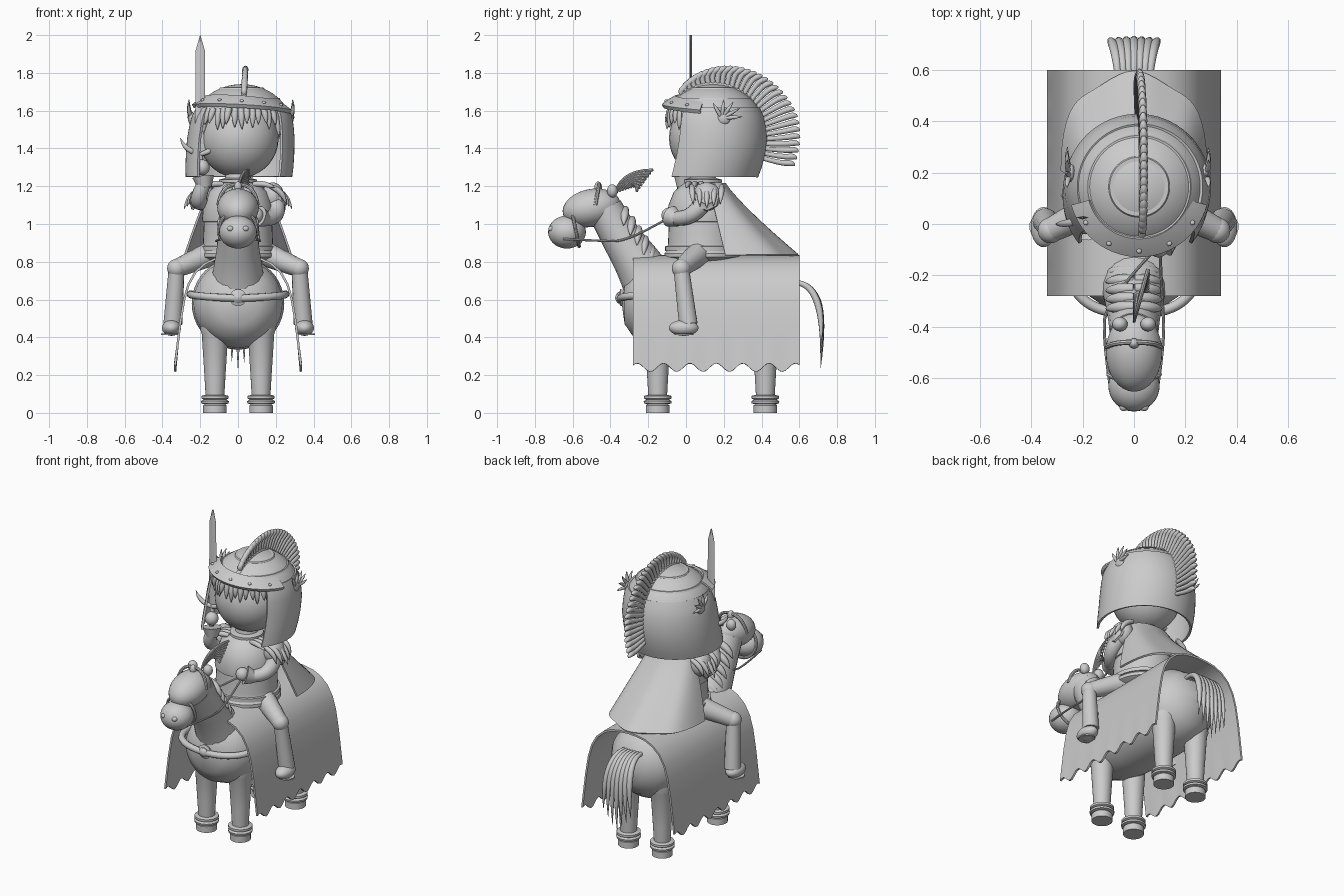
import bpy, bmesh, math, random
from mathutils import Vector

if "Cube" in bpy.data.objects:
    bpy.data.objects.remove(bpy.data.objects["Cube"])
random.seed(4)
SIDES = ((1, "left"), (-1, "right"))


def mesh_obj(name, verts, faces, thick=0):
    me = bpy.data.meshes.new(name)
    me.from_pydata(verts, [], faces)
    bm = bmesh.new()
    bm.from_mesh(me)
    bmesh.ops.recalc_face_normals(bm, faces=bm.faces)
    bm.to_mesh(me)
    bm.free()
    ob = bpy.data.objects.new(name, me)
    bpy.context.collection.objects.link(ob)
    if thick:
        m = ob.modifiers.new("thickness", 'SOLIDIFY')
        m.thickness, m.offset = thick, 0
    return ob


def sheet(name, rows, thick=0):
    n = len(rows[0])
    faces = [(i*n+j, i*n+j+1, (i+1)*n+j+1, (i+1)*n+j)
             for i in range(len(rows)-1) for j in range(n-1)]
    return mesh_obj(name, [p for r in rows for p in r], faces, thick)


def ball(name, loc, size, rot=(0, 0, 0)):
    bpy.ops.mesh.primitive_uv_sphere_add(segments=32, ring_count=18, location=loc, rotation=rot)
    ob = bpy.context.object
    ob.name, ob.scale = name, size
    return ob


def lathe(name, prof, loc, rot=(0, 0, 0), seg=40):
    verts = [(r*math.cos(2*math.pi*k/seg), r*math.sin(2*math.pi*k/seg), z)
             for r, z in prof for k in range(seg)]
    faces = [(i*seg+k, i*seg+(k+1) % seg, (i+1)*seg+(k+1) % seg, (i+1)*seg+k)
             for i in range(len(prof)-1) for k in range(seg)]
    faces += [tuple(range(seg)), tuple(range((len(prof)-1)*seg, len(prof)*seg))]
    ob = mesh_obj(name, verts, faces)
    ob.location, ob.rotation_euler = loc, rot
    return ob


def tubes(name, strands, res=5):
    """Each strand is (points, radii); all go into one object."""
    cu = bpy.data.curves.new(name, 'CURVE')
    cu.dimensions, cu.bevel_depth, cu.bevel_resolution = '3D', 1, res
    cu.use_fill_caps = True
    for pts, radii in strands:
        s = cu.splines.new('NURBS')
        s.points.add(len(pts)-1)
        for q, p, r in zip(s.points, pts, radii):
            q.co, q.radius = (*p, 1), r
        s.order_u, s.use_endpoint_u, s.resolution_u = min(3, len(pts)), True, 6
    ob = bpy.data.objects.new(name, cu)
    bpy.context.collection.objects.link(ob)
    return ob


def leaf(a, b, w, bend=(0, 0, 0)):
    a, b = Vector(a), Vector(b)
    return ([a, (a+b)/2+Vector(bend), b], [w*.6, w*1.2, .001])


# Horse body, neck, head
lathe("horse_body", [(.005, -.34), (.11, -.325), (.19, -.27), (.235, -.17), (.245, 0), (.245, .34),
                     (.225, .45), (.17, .53), (.09, .575), (.005, .59)], (0, 0, .58), (-math.pi/2, 0, 0))
tubes("horse_neck", [([(0, -.18, .66), (0, -.23, .76), (0, -.36, .95), (0, -.43, 1.08)], [.15, .13, .1, .095])], 8)
ball("horse_head", (0, -.50, 1.085), (.11, .155, .1), (.2, 0, 0))
ball("horse_muzzle", (0, -.63, .957), (.1, .1, .087))
ball("forehead_jewel", (0, -.465, 1.195), (.02, .02, .03))
for s, side in SIDES:
    ball(side+"_nostril", (s*.04, -.712, .975), (.017, .017, .015))
    ball(side+"_horse_ear", (s*.055, -.39, 1.175), (.03, .028, .035))
    tubes(side+"_rein", [([(s*.09, -.65, .92), (s*.12, -.45, .91), (s*.11, -.30, .91), (.1, -.08, 1.04)], [.006]*4)], 2)
tubes("bridle", [([(.1*math.cos(a), -.585-.02*math.sin(a), .975+.095*math.sin(a))
                   for a in [k*math.pi/12 for k in range(25)]], [.009]*25)], 2)
tubes("browband", [([(-.105, -.48, 1.1), (-.09, -.46, 1.21), (.09, -.46, 1.21), (.105, -.48, 1.1)], [.01]*4)], 2)

# Mane and head plume
mane = []
for i in range(6):
    y, z = -.32+.035*i, 1.08-.052*i
    for s in (1, -1):
        mane.append(leaf((0, y, z), (s*.11, y-.01, z-.09), .028, (s*.03, 0, .02)))
tubes("mane", mane, 3)
plume = []
for i in range(8):
    t = i/7
    plume.append(([(0, -.38+.1*t, 1.16+.005*i), (.01, -.34+.08*t, 1.285-.07*t), (.055, -.175-.085*t, 1.285-.11*t)],
                  [.005, .01, .008]))
tubes("horse_plume", plume, 2)

# Horse legs with hoof and ankle rings
for y, end in ((-.15, "front"), (.42, "hind")):
    for s, side in SIDES:
        lathe(f"{end}_{side}_leg", [(.062, 0), (.062, .04), (.055, .046), (.072, .05), (.074, .062), (.06, .07), (.072, .076),
                                    (.072, .09), (.05, .096), (.056, .2), (.07, .42), (.078, .44), (.07, .56)],
              (s*.122, y, 0))

# Tail
tubes("tail", [([(.02*k, .55, .69), (.022*k, .645, .70), (.03*k, .735-.003*abs(k), .52),
                 (.033*k, .712, .23+.035*abs(k)+.02*random.random())], [.012, .017, .02, .001])
               for k in (-3, -2, -1, 0, 1, 2, 3)], 3)

# Chest strap and medallion
tubes("chest_strap", [([(-.25, -.05, .63), (-.26, -.22, .625), (-.17, -.33, .615), (0, -.355, .605),
                        (.17, -.33, .615), (.26, -.22, .625), (.25, -.05, .63)], [.02]*7)], 3)
lathe("medallion", [(.042, 0), (.045, .012), (.03, .018), (.03, .024), (.018, .035), (.002, .04)],
      (0, -.335, .61), (math.pi/2, 0, 0), 24)

# Caparison with scalloped hem
half = [(.333, .24), (.32, .36), (.305, .48), (.285, .60), (.262, .68), (.225, .745), (.175, .79),
        (.12, .815), (.06, .826)]
arch = [(-x, z) for x, z in half] + [(0, .83)] + [(x, z) for x, z in half[::-1]]
rows = []
for i in range(61):
    y = -.28+.88*i/60
    wave = .022*math.sin(2*math.pi*6.3*i/60+.6)
    rows.append([(x, y, z+(wave if z < .25 else 0)) for x, z in arch])
sheet("horse_blanket", rows, .012)

# Rider torso, belt and cuirass
lathe("tunic_skirt", [(.15, .80), (.205, .825), (.205, .845), (.19, .86), (.185, .9), (.18, 1.02), (.12, 1.05)], (0, .09, 0))
lathe("belt", [(.18, .855), (.2, .858), (.2, .882), (.18, .885)], (0, .09, 0))
lathe("cuirass", [(.15, 1.0), (.188, 1.012), (.19, 1.03), (.183, 1.1), (.155, 1.17), (.11, 1.21), (.07, 1.23), (.06, 1.29)],
      (0, .09, 0))
lathe("collar", [(.07, 1.21), (.1, 1.22), (.1, 1.235), (.06, 1.245)], (0, .09, 0))

# Pauldrons: dome with layered petals
for s, side in SIDES:
    ball(side+"_pauldron", (s*.185, .11, 1.145), (.06, .075, .075))
    lathe(side+"_shoulder_boss", [(.066, 0), (.066, .015), (.045, .025), (.04, .035), (.002, .045)],
          (s*.215, .11, 1.13), (0, s*1.25, 0), 7)
    tubes(side+"_shoulder_petals", [leaf((s*.17, .11+.05*k, 1.2), (s*(.285-.02*abs(k)), .11+.045*k, 1.08+.015*abs(k)),
                                         .02, (s*.035, 0, .02)) for k in (-1.6, -.8, 0, .8, 1.6)]
          + [leaf((s*.08, .02+.03*k, 1.21), (s*.2, .0+.04*k, 1.19), .02, (0, 0, .02)) for k in (0, 1, 2)], 3)

# Arms: the left one holds the reins, the right one raises the sword
for side, pts, hand in (("left", [(.19, .10, 1.13), (.235, .04, 1.02), (.13, -.06, 1.03)], (.095, -.09, 1.045)),
                        ("right", [(-.19, .10, 1.13), (-.23, -.01, 1.09), (-.18, -.01, 1.22)], (-.19, 0, 1.30))):
    tubes(side+"_arm", [(pts, [.05, .042, .038])])
    a, h = Vector(pts[-1]), Vector(hand)
    d = (h-a).normalized()
    tubes(side+"_cuff", [([a-d*.03, a+d*.03], [.035, .058])])
    ball(side+"_hand", hand, (.04, .04, .042))

# Sword: blade, grip and curved guard
blade = []
for z, w in ((1.36, .028), (1.92, .024), (2.0, .001)):
    blade.append([(-.2-w, .025, z), (-.2, .018, z), (-.2+w, .025, z), (-.2, .032, z), (-.2-w, .025, z)])
sheet("sword_blade", blade)
tubes("sword_grip", [([(-.195, .005, 1.22), (-.2, .02, 1.38)], [.014, .014])], 3)
tubes("sword_guard", [leaf((-.2, .015, 1.37), (-.2+s*.105, .0, 1.455), .018, (s*.03, -.01, -.025)) for s in (1, -1)], 3)

# Legs, feet and stirrup plates
for s, side in SIDES:
    knee = (s*.325, -.025, .765)
    tubes(side+"_thigh", [([(s*.1, .09, .86), knee], [.07, .048])])
    ball(side+"_knee", knee, (.05, .05, .05))
    tubes(side+"_shin", [([knee, (s*.345, .012, .47)], [.042, .05])])
    ball(side+"_foot", (s*.352, -.012, .45), (.05, .078, .042))
    lathe(side+"_stirrup", [(.05, 0), (.05, .008)], (s*.358, -.01, .412), seg=20)
    tubes(side+"_stirrup_strap", [([(s*.30, .02, .6), (s*.34, .03, .42)], [.007, .007])], 2)

# Cape
rows = []
for i in range(15):
    t = i/14
    z, w, y0 = 1.215-.38*t**.95, .13+.15*t**.8, .12+.1*t
    depth = .085+.275*t**1.15
    rows.append([(w*math.sin(a), y0+depth*max(0, math.cos(a))**.8+.012*t*math.cos(6*a), z)
                 for a in [math.pi*(k/32-.5) for k in range(33)]])
sheet("cape", rows, .012)

# Rider head and fringe
ball("rider_head", (.005, .115, 1.455), (.21, .205, .212))
fringe = []
for k in range(17):
    a = math.radians(-72+9*k)
    x, y = math.sin(a), -math.cos(a)
    drop = .075+.04*random.random()+.05*(abs(k-8) > 6)
    fringe.append(leaf((.015+.19*x, .115+.19*y, 1.63), (.01+.218*x+.015*random.uniform(-1, 1), .115+.215*y, 1.61-drop),
                       .022, (.012*x, .012*y, 0)))
tubes("hair_fringe", fringe, 3)


# Helmet leans slightly sideways
def lean(z):
    return .005+.05*(z-1.25)


dome = [(.27*math.cos(a), 1.5+.24*math.sin(a)) for a in [math.radians(d) for d in range(28, 91, 4)]]
lathe("helmet_dome", dome + [(.002, 1.74)], (.02, .145, 0), seg=48)
for r, z in ((.2, 1.664), (.115, 1.719)):
    lathe("helmet_ridge", [(r-.006, z-.006), (r+.006, z-.006), (r, z+.004), (r-.012, z+.004)], (.02, .145, 0), seg=48)
rows = []
for z, r, cy in ((1.25, .275, .1), (1.30, .279, .115), (1.37, .28, .132), (1.45, .278, .144), (1.52, .269, .145),
                 (1.57, .258, .145), (1.615, .238, .145)):
    rows.append([(lean(z)+r*math.sin(a), cy-r*math.cos(a), z)
                 for a in [math.radians(51+258*k/48) for k in range(49)]])
sheet("helmet_guard", rows, .014)

# Brim with rivets
ang = [math.radians(-75+150*k/30) for k in range(31)]
sheet("helmet_brim", [[(.02+r*math.sin(a), .145-r*math.cos(a), z-.015*math.sin(a)-.02*(1-math.cos(a))) for a in ang]
                      for r, z in ((.2, 1.675), (.235, 1.655), (.268, 1.632), (.258, 1.618))], .012)
for k in range(-2, 3):
    a = math.radians(28*k)
    ball("brim_rivet", (.02+.25*math.sin(a), .145-.25*math.cos(a), 1.652-.015*math.sin(a)-.02*(1-math.cos(a))), (.01, .01, .008))


# Feather crest fanned over the dome
def polar(deg, r):
    a = math.radians(deg)
    z = 1.47+r*math.sin(a)
    return (lean(z)+.005, .145+r*math.cos(a), z)


feathers = []
for i in range(30):
    t = i/29
    inner, outer = 126-152*t, 117-138*t
    r1 = .31+.15*min(1, t*1.3)**.85
    feathers.append(([polar(inner, .255), polar(inner+3, .6*r1+.105), polar(outer+2, r1-.012), polar(outer, r1-.005)],
                     [.012, .014, .018, .006]))
crest = tubes("helmet_crest", feathers, 3)
tubes("crest_rail", [([polar(d, .268) for d in range(140, -31, -10)], [.016]*18)], 3)

# Feather tufts on the helmet sides
for s, side in SIDES:
    x0 = .015+s*.262
    ball(side+"_tuft_boss", (x0, .2, 1.56), (.018, .035, .035))
    tubes(side+"_tuft", [leaf((x0, .19, 1.56), (x0+s*.012, .2+.1*math.cos(a), 1.56+.1*math.sin(a)), .013, (s*.012, 0, 0))
                         for a in [math.radians(d) for d in (5, 32, 60, 90, 125)]], 3)

# Turn curves into meshes and shade everything smoothly
bpy.ops.object.select_all(action='SELECT')
bpy.context.view_layer.objects.active = crest
bpy.ops.object.convert(target='MESH')
bpy.ops.object.shade_smooth_by_angle(angle=math.radians(40))
